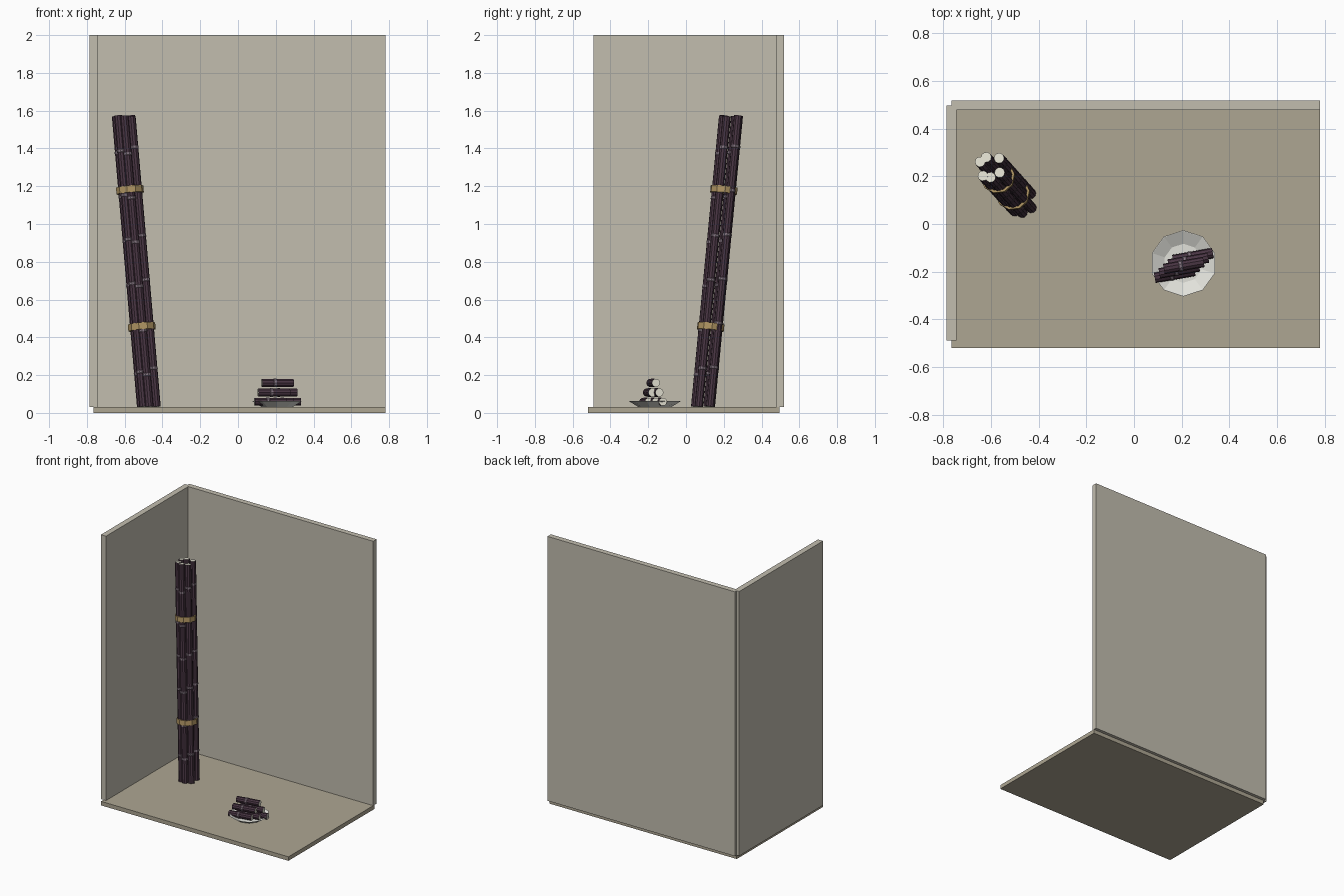
import bpy, bmesh, math
from mathutils import Vector

if "Cube" in bpy.data.objects:
    bpy.data.objects.remove(bpy.data.objects["Cube"])


def material(name, rgb):
    m = bpy.data.materials.new(name)
    m.diffuse_color = (*rgb, 1)
    m.use_nodes = True
    m.node_tree.nodes["Principled BSDF"].inputs["Base Color"].default_value = m.diffuse_color
    return m


PURPLE = material("cane_skin", (0.065, 0.035, 0.055))
NODE = material("cane_node", (0.22, 0.17, 0.21))
PITH = material("cane_pith", (0.78, 0.76, 0.65))
STRAW = material("straw", (0.42, 0.29, 0.12))
CERAMIC = material("ceramic", (0.75, 0.75, 0.70))
WALL = material("plaster", (0.54, 0.51, 0.43))
FLOOR = material("floor_tan", (0.42, 0.38, 0.29))


def finish(bm, name, mats):
    bmesh.ops.recalc_face_normals(bm, faces=bm.faces[:])
    me = bpy.data.meshes.new(name)
    bm.to_mesh(me)
    bm.free()
    for m in mats:
        me.materials.append(m)
    ob = bpy.data.objects.new(name, me)
    bpy.context.collection.objects.link(ob)
    return ob


def box(name, lo, hi, mat):
    lo, hi = Vector(lo), Vector(hi)
    bm = bmesh.new()
    bmesh.ops.create_cube(bm, size=1)
    for v in bm.verts:
        v.co = Vector(a * b for a, b in zip(v.co, hi - lo)) + (lo + hi) / 2
    return finish(bm, name, [mat])


def lathe(name, origin, axis, profile, mats, sides=10, closed=False, phase=0.0):
    """Turn a profile of (distance, radius, material index) about an axis."""
    q = Vector(axis).to_track_quat('Z', 'Y')
    bm = bmesh.new()
    rings = []
    for d, r, _ in profile:
        ring = []
        for i in range(sides):
            a = phase + 2 * math.pi * i / sides
            ring.append(bm.verts.new(Vector(origin) + q @ Vector((r * math.cos(a), r * math.sin(a), d))))
        rings.append(ring)
    n = len(rings)
    for k in range(n if closed else n - 1):
        a, b = rings[k], rings[(k + 1) % n]
        for i in range(sides):
            j = (i + 1) % sides
            bm.faces.new((a[i], a[j], b[j], b[i])).material_index = profile[k][2]
    if not closed:
        for ring in (rings[0], rings[-1]):
            bm.faces.new(ring).material_index = len(mats) - 1
    return finish(bm, name, mats)


def cane(name, start, axis, length, nodes, radius=0.022):
    prof = [(0, radius, 0)]
    for z in nodes:
        prof += [(z - 0.008, radius, 1), (z - 0.006, radius * 1.08, 1),
                 (z + 0.006, radius * 1.08, 1), (z + 0.008, radius, 0)]
    prof.append((length, radius, 0))
    return lathe(name, start, axis, prof, [PURPLE, NODE, PITH])


# Corner of a room
box("floor", (-0.765, -0.52, 0), (0.78, 0.495, 0.03), FLOOR)
box("back_wall", (-0.765, 0.478, 0.03), (0.78, 0.518, 2), WALL)
box("side_wall", (-0.787, -0.49, 0.03), (-0.745, 0.497, 2), WALL)

# Leaning bundle of tall canes
base, top = Vector((-0.473, 0.09, 0.033)), Vector((-0.606, 0.238, 1.57))
lean = top - base
length = lean.length
lean.normalize()
offsets = [(-.040, .023), (-.014, .042), (.040, .038), (.042, -.022), (.004, -.042), (-.028, -.036)]
shifts = [0.0, 0.03, 0.035, 0.03, -0.005, 0.01]
for k, ((ox, oy), s) in enumerate(zip(offsets, shifts)):
    nodes = [0.175 + s + 0.236 * i for i in range(6)]
    cane(f"tall_cane_{k + 1}", base + Vector((ox, oy, 0)), lean, length + 0.002 * (k % 3), nodes)

# Straw ties
for k, z in enumerate((0.455, 1.18)):
    t = (z - base.z) / (top.z - base.z)
    c = base.lerp(top, t)
    prof = [(-.018, .073, 0), (.018, .073, 0), (.018, .062, 0), (-.018, .062, 0)]
    lathe(f"straw_tie_{k + 1}", c, lean, prof, [STRAW], closed=True)

# Shallow ten-sided dish
lathe("dish", (0.207, -0.165, 0.03), (0, 0, 1),
      [(0, 0.085, 0), (0.033, 0.139, 0), (0.033, 0.136, 0), (0.006, 0.082, 0)],
      [CERAMIC], phase=math.pi / 2)

# Stacked cut pieces, three, two and one
along = Vector((math.cos(math.radians(10)), math.sin(math.radians(10)), 0))
across = Vector((-along.y, along.x, 0))
number = 0
for z, count in ((0.059, 3), (0.108, 2), (0.159, 1)):
    for i in range(count):
        k = i - (count - 1) / 2
        mid = Vector((0.209, -0.174, z)) + across * k * 0.03 + along * k * 0.044
        number += 1
        cane(f"cut_piece_{number}", mid - along * 0.085, along, 0.17, [0.072])
